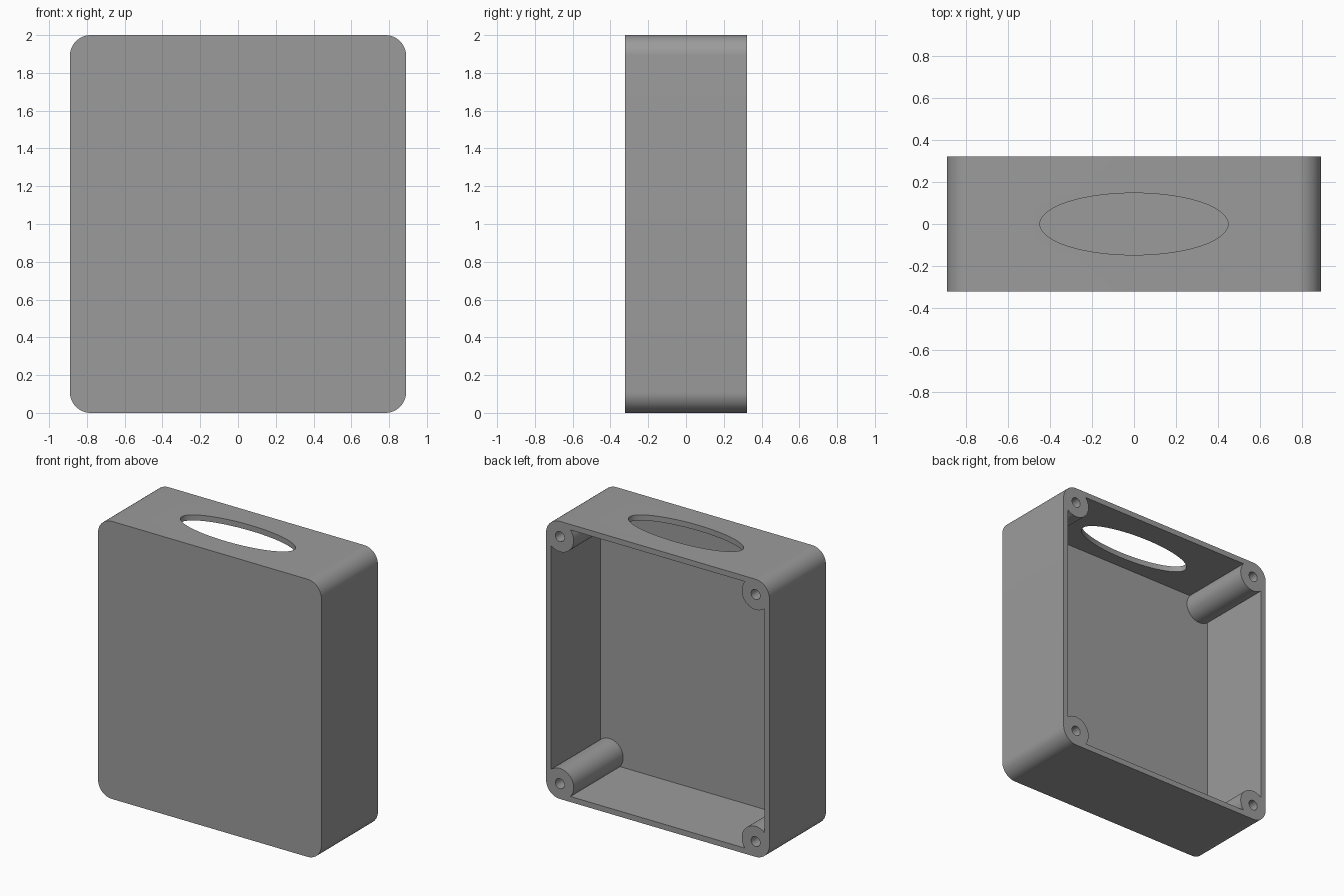
import bpy, bmesh, math
from mathutils import Vector

if "Cube" in bpy.data.objects:
    bpy.data.objects.remove(bpy.data.objects["Cube"])

W, D, H = 0.89, 0.322, 2.0      # half width, half depth, height
R = 0.11                        # corner and screw post radius
WALL, FLOOR = 0.04, 0.08
HOLE_R = 0.036
CX, CZ = W - R, H / 2 - R       # corner centres, measured from the middle

grey = bpy.data.materials.new("grey plastic")
grey.diffuse_color = (0.33, 0.33, 0.33, 1)
grey.use_nodes = True
grey.node_tree.nodes["Principled BSDF"].inputs["Base Color"].default_value = grey.diffuse_color


def prism(name, points, offset):
    """Extrude a closed 3D outline by the offset vector."""
    bm = bmesh.new()
    face = bm.faces.new([bm.verts.new(p) for p in points])
    ext = bmesh.ops.extrude_face_region(bm, geom=[face])
    verts = [v for v in ext["geom"] if isinstance(v, bmesh.types.BMVert)]
    bmesh.ops.translate(bm, verts=verts, vec=Vector(offset))
    bmesh.ops.recalc_face_normals(bm, faces=bm.faces)
    mesh = bpy.data.meshes.new(name)
    bm.to_mesh(mesh)
    bm.free()
    mesh.materials.append(grey)
    ob = bpy.data.objects.new(name, mesh)
    bpy.context.collection.objects.link(ob)
    return ob


def corner_outline(start, end, steps, y):
    """Outline made of one arc per corner, turned a quarter each time."""
    pts = []
    for k, (sx, sz) in enumerate([(1, 1), (-1, 1), (-1, -1), (1, -1)]):
        for i in range(steps + 1):
            a = start + (end - start) * i / steps + k * math.pi / 2
            pts.append((sx * CX + R * math.cos(a), y, H / 2 + sz * CZ + R * math.sin(a)))
    return pts


def cut(target, cutter):
    cutter.hide_render = True
    mod = target.modifiers.new("cut", 'BOOLEAN')
    mod.operation = 'DIFFERENCE'
    mod.solver = 'EXACT'
    mod.object = cutter
    bpy.context.view_layer.objects.active = target
    bpy.ops.object.modifier_apply(modifier=mod.name)
    bpy.data.objects.remove(cutter)


# Rounded outer block
case = prism("enclosure", corner_outline(0, math.pi / 2, 14, -D), (0, 2 * D, 0))

# Cavity open at the back, leaving a round screw post in each corner
meet = math.asin((R - WALL) / R)
start = meet - math.pi / 2
end = -math.pi - meet
cut(case, prism("cavity_cutter", corner_outline(start, end, 28, -D + FLOOR), (0, 2 * D, 0)))

# Screw holes down the posts
for sx in (-1, 1):
    for sz in (-1, 1):
        ring = [(sx * CX + HOLE_R * math.cos(t * math.tau / 32), -D + FLOOR,
                 H / 2 + sz * CZ + HOLE_R * math.sin(t * math.tau / 32)) for t in range(32)]
        cut(case, prism("screw_hole_cutter", ring, (0, 2 * D, 0)))

# Oval opening in the top wall
oval = [(0.447 * math.cos(t * math.tau / 96), 0.147 * math.sin(t * math.tau / 96), H - 0.2)
        for t in range(96)]
cut(case, prism("oval_cutter", oval, (0, 0, 0.4)))

case.select_set(True)
bpy.context.view_layer.objects.active = case
bpy.ops.object.shade_smooth_by_angle(angle=math.radians(30))
